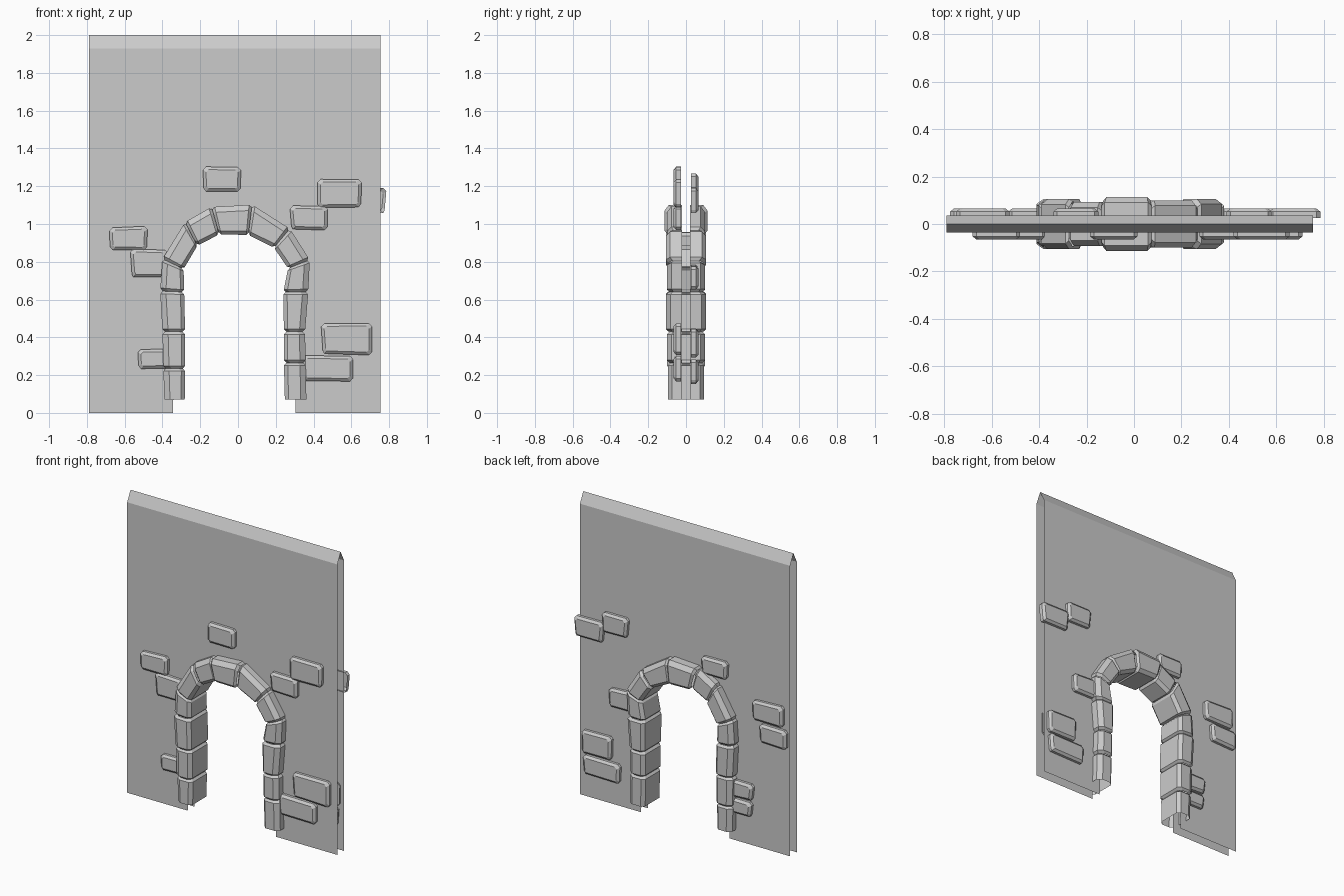
import bpy, bmesh, random
from mathutils import Vector

if "Cube" in bpy.data.objects:
    bpy.data.objects.remove(bpy.data.objects["Cube"])

random.seed(4)

# Arch joints: outer (x, z) and inner (x, z), left foot to right foot
JOINTS = [
    ((-.39, .07), (-.282, .07)), ((-.395, .235), (-.28, .235)),
    ((-.4, .43), (-.28, .43)), ((-.412, .645), (-.285, .64)),
    ((-.4, .815), (-.288, .762)), ((-.28, 1.01), (-.215, .885)),
    ((-.14, 1.09), (-.1, .945)), ((.075, 1.102), (.055, .942)),
    ((.275, .975), (.19, .875)), ((.38, .81), (.265, .765)),
    ((.372, .64), (.24, .64)), ((.355, .43), (.243, .43)),
    ((.358, .265), (.243, .265)), ((.362, .07), (.248, .07)),
]
DEPTHS = [.093, .1, .106, .1, .105, .092, .113, .1, .106, .1, .105, .1, .095]

# Facing bricks: x0, x1, z0, z1
FRONT = [(-.185, .015, 1.17, 1.305), (.42, .655, 1.085, 1.245), (.275, .475, .965, 1.1),
         (-.68, -.48, .86, .99), (-.57, -.37, .71, .87), (-.53, -.36, .23, .345),
         (.44, .71, .305, .48), (.34, .61, .165, .305)]
BACK = [(.57, .785, 1.05, 1.195), (.39, .58, 1.13, 1.275), (-.34, -.15, 1.05, 1.175),
        (-.75, -.525, .845, .985), (-.775, -.577, .705, .835), (.35, .53, .65, .785),
        (.51, .73, .29, .45), (.45, .72, .15, .285), (-.53, -.36, .295, .41),
        (-.52, -.36, .185, .29)]


def finish(name, bm, recalc=True):
    if recalc:
        bmesh.ops.recalc_face_normals(bm, faces=bm.faces[:])
    me = bpy.data.meshes.new(name)
    bm.to_mesh(me)
    bm.free()
    ob = bpy.data.objects.new(name, me)
    bpy.context.collection.objects.link(ob)
    return ob


def loft(bm, rings, closed, cap=False):
    vs = [[bm.verts.new(p) for p in r] for r in rings]
    n = len(vs[0])
    for a, b in zip(vs, vs[1:]):
        for k in range(n if closed else n - 1):
            j = (k + 1) % n
            bm.faces.new((a[k], a[j], b[j], b[k]))
    if cap:
        bm.faces.new(vs[-1])


# Wall: two thin sheets with the arched opening, joined by a ridge on top
bm = bmesh.new()
mid = [((o[0] + i[0]) / 2, (o[1] + i[1]) / 2) for o, i in JOINTS]
opening = [(-.345, 0)] + mid[1:-1] + [(.305, 0)]
outline = [(-.79, 0)] + opening + [(.755, 0), (.755, 1.93), (-.79, 1.93)]
tops = []
for y in (-.035, .035):
    vs = [bm.verts.new((x, y, z)) for x, z in outline]
    bm.faces.new(vs if y < 0 else vs[::-1])
    tops.append((vs[-1], vs[-2]))
l, r = bm.verts.new((-.79, 0, 2)), bm.verts.new((.755, 0, 2))
bm.faces.new((tops[0][0], tops[0][1], r, l))
bm.faces.new((l, r, tops[1][1], tops[1][0]))
finish("wall", bm, False)


# Arch stones: chamfered section wrapping the wall edge, open inside the wall
def section(o, i, d, s):
    u = (i - o).normalized()
    o, i, d = o + u * s, i - u * s, d - s
    half = [(o, .02), (o, d - .022), (o + u * .03, d), (i - u * .02, d), (i, d - .02)]
    full = [(p, -y) for p, y in half] + [(p, y) for p, y in half[::-1]]
    return [(p.x, y, p.y) for p, y in full]


bm = bmesh.new()
for n, d in enumerate(DEPTHS):
    (o0, i0), (o1, i1) = [[Vector(p) for p in j] for j in JOINTS[n:n + 2]]
    length = ((o1 - o0).length + (i1 - i0).length) / 2
    e = .014 / length
    first, last = n == 0, n == len(DEPTHS) - 1
    steps = [(0, 0 if first else .013), (e, 0), (1 - e, 0), (1, 0 if last else .013)]
    loft(bm, [section(o0.lerp(o1, t), i0.lerp(i1, t), d, s) for t, s in steps], False)
finish("arch_stones", bm)


# Facing bricks: cut corners and a bevelled face, open at the back
def brick(bm, x0, x1, z0, z1, side):
    c = .016
    j = [random.uniform(0, .01) for _ in range(4)]
    pts = [(x0 + c, z0 + j[0]), (x1 - c, z0 + j[1]), (x1 - j[1], z0 + c + j[1]),
           (x1, z1 - c - j[2]), (x1 - c, z1 - j[2]), (x0 + c, z1 - j[3]),
           (x0, z1 - c - j[3]), (x0 + j[0], z0 + c + j[0])]
    cx, cz = (x0 + x1) / 2, (z0 + z1) / 2
    fx, fz = 1 - .032 / (x1 - x0), 1 - .032 / (z1 - z0)
    rings = [[(x, side * y, z) for x, z in pts] for y in (.026, .052)]
    rings.append([(cx + (x - cx) * fx, side * .065, cz + (z - cz) * fz) for x, z in pts])
    loft(bm, rings, True, True)


for name, bricks, side in (("front_bricks", FRONT, -1), ("back_bricks", BACK, 1)):
    bm = bmesh.new()
    for b in bricks:
        brick(bm, *b, side)
    finish(name, bm)
